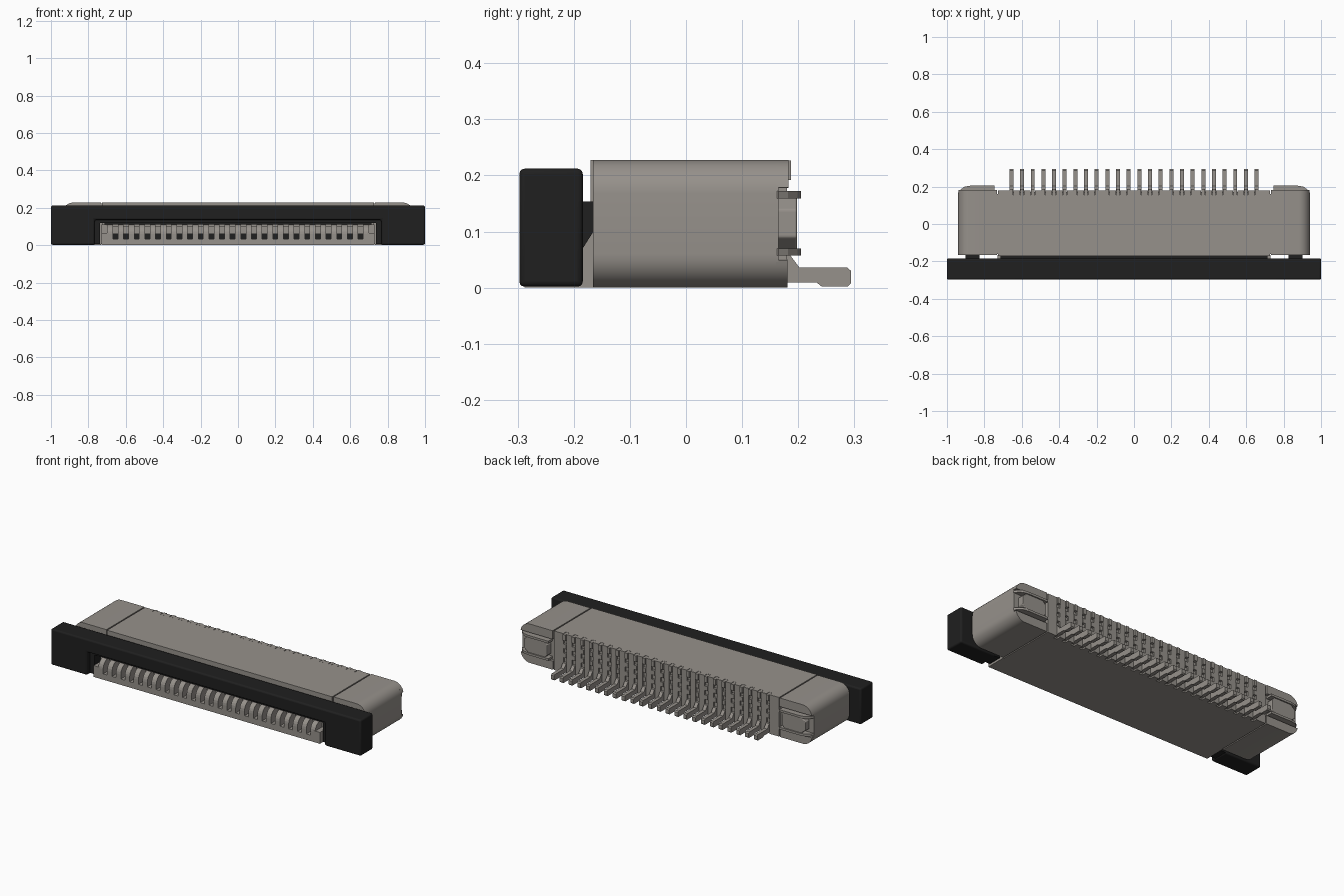
import bpy, bmesh, math

cube = bpy.data.objects.get("Cube")
if cube:
    bpy.data.objects.remove(cube, do_unlink=True)


def material(name, col):
    m = bpy.data.materials.new(name)
    m.use_nodes = True
    m.diffuse_color = (*col, 1)
    b = m.node_tree.nodes["Principled BSDF"]
    b.inputs["Base Color"].default_value = (*col, 1)
    b.inputs["Roughness"].default_value = 0.6
    return m


GREY = material("warm grey plastic", (0.305, 0.283, 0.258))
BLACK = material("black plastic", (0.014, 0.014, 0.014))


def prisms(name, solids, mat, bevel=0, smooth=False):
    """solids: list of (axis, profile, lo, hi); profiles are yz, xz or xy for x, y, z."""
    bm = bmesh.new()
    for axis, pts, lo, hi in solids:
        def at(p, h):
            return {"x": (h, p[0], p[1]), "y": (p[0], h, p[1]), "z": (p[0], p[1], h)}[axis]
        base = bm.faces.new([bm.verts.new(at(p, lo)) for p in pts])
        top = bm.faces.new([bm.verts.new(at(p, hi)) for p in pts])
        a, b = list(base.verts), list(top.verts)
        for i in range(len(a)):
            j = (i + 1) % len(a)
            bm.faces.new((a[i], a[j], b[j], b[i]))
    bmesh.ops.recalc_face_normals(bm, faces=bm.faces)
    me = bpy.data.meshes.new(name)
    bm.to_mesh(me)
    bm.free()
    ob = bpy.data.objects.new(name, me)
    bpy.context.collection.objects.link(ob)
    me.materials.append(mat)
    if bevel:
        mod = ob.modifiers.new("soft edges", "BEVEL")
        mod.width, mod.segments, mod.limit_method = bevel, 3, "ANGLE"
        mod.angle_limit = math.radians(40)
    if smooth:
        bpy.ops.object.select_all(action="DESELECT")
        ob.select_set(True)
        bpy.context.view_layer.objects.active = ob
        bpy.ops.object.shade_smooth_by_angle(angle=math.radians(35))
    return ob


def box(x0, x1, y0, y1, z0, z1):
    return ("z", [(x0, y0), (x1, y0), (x1, y1), (x0, y1)], z0, z1)


def arc(cx, cy, r, a0, a1, n=8):
    return [(cx + r * math.cos(math.radians(a0 + (a1 - a0) * i / n)),
             cy + r * math.sin(math.radians(a0 + (a1 - a0) * i / n))) for i in range(n + 1)]


def flip(pts, s):
    return [(s * x, y) for x, y in pts]


PITCH, COUNT = 0.057, 24
pins = [(i - (COUNT - 1) / 2) * PITCH for i in range(COUNT)]
ribs = [(i - COUNT / 2) * PITCH for i in range(COUNT + 1)]
H = 0.228

# Central housing with a comb of fins along the back
prisms("housing_center", [box(-0.726, 0.726, -0.17, 0.155, 0, H)], GREY)
fins = [box(x - 0.0175, x + 0.0175, 0.15, 0.18, 0.0, H) for x in ribs[1:-1]]
fins += [box(min(s * 0.666, s * 0.726), max(s * 0.666, s * 0.726), 0.15, 0.18, 0, H)
         for s in (-1, 1)]
prisms("housing_back_fins", fins, GREY)
# Cross walls between the fins
prisms("back_cross_walls", [box(-0.67, 0.67, 0.15, 0.17, z, z + 0.025)
                            for z in (0.06, 0.115, 0.17)], GREY)

for s, side in ((1, "left"), (-1, "right")):
    # Rounded end block, separated from the centre by a fine groove
    prof = [(0.733, 0)] + arc(0.88, 0.06, 0.06, -90, 0) + arc(0.88, H - 0.06, 0.06, 0, 90) + [(0.733, H)]
    prisms(side + "_end_block", [("y", flip(prof, s), -0.166, 0.165)], GREY, smooth=True)
    prisms(side + "_groove_floor", [box(min(s * 0.72, s * 0.74), max(s * 0.72, s * 0.74),
                                        -0.16, 0.16, 0.006, H - 0.006)], GREY)
    # Raised rim at the back, above and below the latch
    upper = [(0.733, 0.178)] + arc(0.88, H - 0.06, 0.06, 10, 90) + [(0.733, H)]
    lower = [(0.733, 0)] + arc(0.88, 0.06, 0.06, -90, -10) + [(0.733, 0.05)]
    prisms(side + "_back_rim", [("y", flip(upper, s), 0.16, 0.183),
                                ("y", flip(lower, s), 0.16, 0.181)], GREY, smooth=True)
    # Latch with two flanges and an eight-sided pad between them
    hook = [(0.745, 0.15), (0.745, 0.205), (0.875, 0.205), (0.908, 0.199),
            (0.93, 0.182), (0.942, 0.165), (0.93, 0.15)]
    prisms(side + "_latch_flanges", [("z", flip(hook, s), 0.057, 0.07),
                                     ("z", flip(hook, s), 0.159, 0.172)], GREY)
    pad = [(0.755, 0.085), (0.775, 0.066), (0.88, 0.066), (0.91, 0.09),
           (0.91, 0.139), (0.88, 0.163), (0.775, 0.163), (0.755, 0.144)]
    prisms(side + "_latch_pad", [("y", flip(pad, s), 0.16, 0.198)], GREY, bevel=0.004)

# Contacts: back nubs and soldering tails
nubs, tails = [], []
foot = [(0.15, 0.06), (0.184, 0.06), (0.202, 0.036), (0.287, 0.036), (0.294, 0.03),
        (0.294, 0.008), (0.288, 0.002), (0.242, 0.002), (0.233, 0.009), (0.15, 0.009)]
for x in pins:
    nubs += [box(x - 0.009, x + 0.009, 0.15, y, z0, z1) for y, z0, z1 in
             ((0.187, 0.192, H - 0.001), (0.182, 0.142, 0.168), (0.182, 0.09, 0.116))]
    tails.append(("x", foot, x - 0.0105, x + 0.0105))
prisms("contact_nubs", nubs, GREY)
prisms("solder_tails", tails, GREY)

# Front shelf with curved ribs and recessed contacts
prisms("front_shelf", [box(-0.73, 0.73, -0.288, -0.165, 0, 0.034)], GREY)
rib = [(-0.288, 0.03)] + [(-0.238 + y, 0.06 + z) for y, z in arc(0, 0, 0.05, 180, 90, 6)] \
    + [(-0.165, 0.11), (-0.165, 0.03)]
prisms("front_ribs", [("x", rib, x - 0.0155, x + 0.0155) for x in ribs], GREY)
prisms("front_contacts", [box(x - 0.014, x + 0.014, -0.225, -0.165, 0.064, 0.1)
                          for x in pins], GREY)
prisms("contact_recesses", [box(x - 0.014, x + 0.014, -0.22, -0.212, 0.034, 0.064)
                            for x in pins], BLACK)
ends = []
for s in (-1, 1):
    a, b = sorted((s * 0.69, s * 0.73))
    ends += [box(a, b, -0.288, -0.165, 0.03, 0.066), box(a, b, -0.225, -0.165, 0.06, 0.11)]
prisms("shelf_ends", ends, GREY)

# Black sliding actuator: bridge-shaped bar, stepped opening, arms and tongue


def bridge(w, z):
    return [(-1, 0.002), (-w, 0.002), (-w, z), (w, z), (w, 0.002), (1, 0.002), (1, 0.212), (-1, 0.212)]


prisms("actuator_bar", [("y", bridge(0.766, 0.136), -0.297, -0.184)], BLACK, bevel=0.009, smooth=True)
inner = [(-0.78, 0.006), (-0.737, 0.006), (-0.737, 0.118), (0.737, 0.118),
         (0.737, 0.006), (0.78, 0.006), (0.78, 0.15), (-0.78, 0.15)]
prisms("actuator_inner_step", [("y", inner, -0.268, -0.186)], BLACK)
arm = [(-0.19, 0.07), (-0.184, 0.07), (-0.165, 0.1), (-0.165, 0.154), (-0.19, 0.154)]
prisms("actuator_arms", [("x", arm, *sorted((s * 0.825, s * 0.9))) for s in (-1, 1)], BLACK)
prisms("actuator_tongue", [box(-0.715, 0.715, -0.19, -0.165, 0.112, 0.154)], BLACK)
